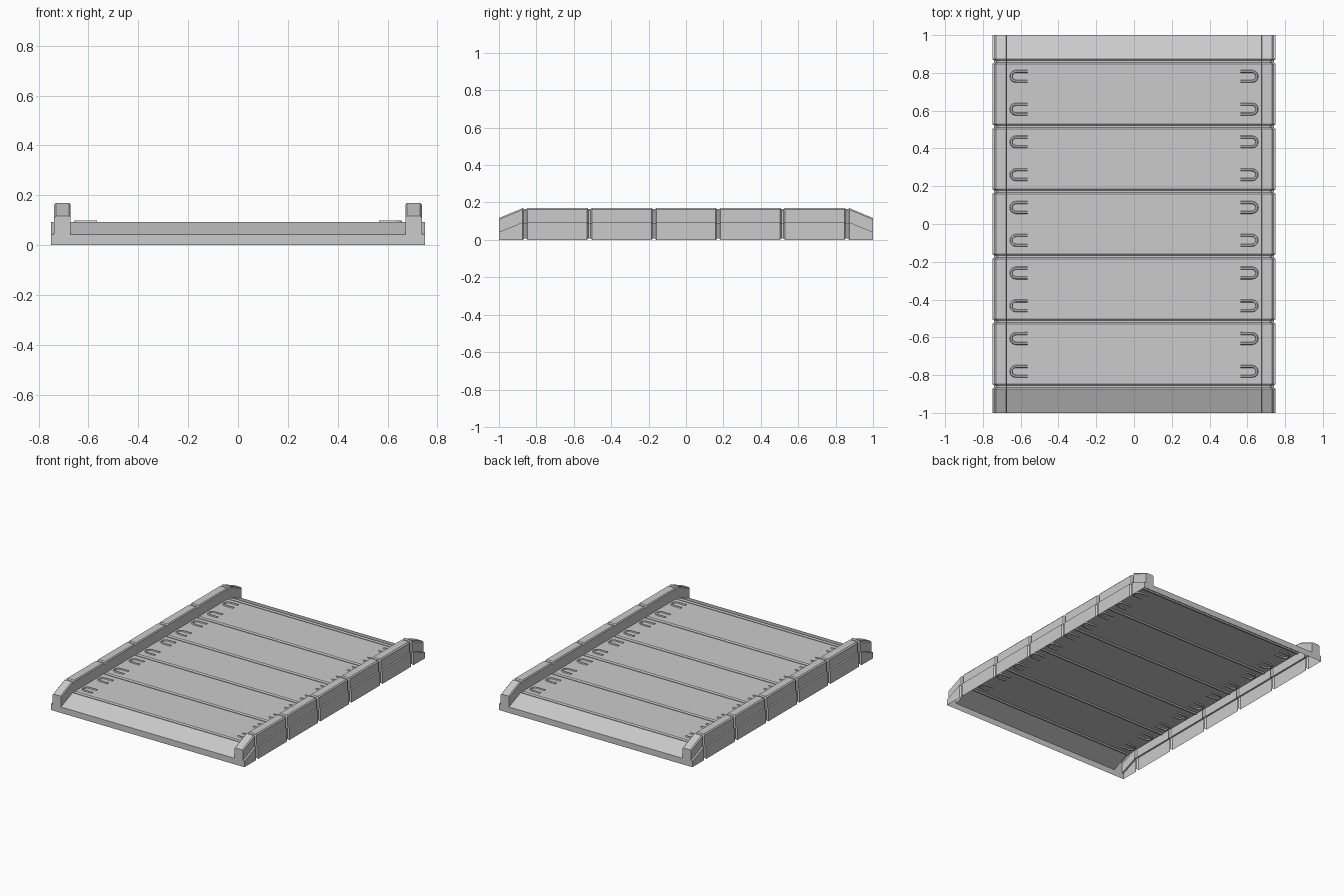
import bpy, bmesh, math

if "Cube" in bpy.data.objects:
    bpy.data.objects.remove(bpy.data.objects["Cube"])

DECK, CURB = 0.094, 0.17


def section(y, deck, curb, inset=0.0, lift=0.0):
    """Open cross-section of the shell: side wall, ledge, curb, deck, mirrored."""
    half = [(0.75 - inset, lift), (0.75 - inset, deck), (0.738 - inset, deck),
            (0.738 - inset, curb - 0.008), (0.731 - inset, curb),
            (0.678, curb), (0.672, curb - 0.006), (0.672, deck)]
    full = half + [(-x, z) for x, z in reversed(half)]
    return [(x, y, z) for x, z in full]


# Stations along the length: sloped ends plus a shallow groove at every seam
stations = [section(-1, 0.042, 0.117)]
for i in range(6):
    s = -0.86 + i * 0.344
    stations += [section(s - 0.013, DECK, CURB),
                 section(s - 0.005, DECK - 0.007, CURB - 0.006, 0.01, 0.008),
                 section(s + 0.005, DECK - 0.007, CURB - 0.006, 0.01, 0.008),
                 section(s + 0.013, DECK, CURB)]
stations.append(section(1, 0.042, 0.117))

# Ramp shell: lofted skin with end caps, hollow underneath
bm = bmesh.new()
rings = [[bm.verts.new(p) for p in ring] for ring in stations]
for a, b in zip(rings, rings[1:]):
    for j in range(len(a) - 1):
        bm.faces.new((a[j], a[j + 1], b[j + 1], b[j]))
bm.faces.new(rings[0])
bm.faces.new(rings[-1])
bmesh.ops.recalc_face_normals(bm, faces=bm.faces)
top = max(bm.faces, key=lambda f: f.calc_area())
if top.normal.z < 0:
    bmesh.ops.reverse_faces(bm, faces=bm.faces)
mesh = bpy.data.meshes.new("bridge_deck")
bm.to_mesh(mesh)
bm.free()
bpy.context.collection.objects.link(bpy.data.objects.new("bridge_deck", mesh))

# Tie-down loops: U-shaped rods half sunk in the deck beside each curb
curve = bpy.data.curves.new("tie_down_loops", 'CURVE')
curve.dimensions = '3D'
curve.bevel_depth = 0.008
curve.bevel_resolution = 1
curve.use_fill_caps = True
for side in (-1, 1):
    for i in range(10):
        cy = -0.78 + i * 0.1735
        arc = [math.radians(-90 + k * 30) for k in range(7)]
        path = [(0.565, -0.026)]
        path += [(0.625 + 0.026 * math.cos(a), 0.026 * math.sin(a)) for a in arc]
        path += [(0.565, 0.026)]
        spline = curve.splines.new('POLY')
        spline.points.add(len(path) - 1)
        for pt, (x, y) in zip(spline.points, path):
            pt.co = (side * x, cy + y, DECK - 0.001, 1)
loops = bpy.data.objects.new("tie_down_loops", curve)
bpy.context.collection.objects.link(loops)
bpy.context.view_layer.objects.active = loops
loops.select_set(True)
bpy.ops.object.convert(target='MESH')
bpy.ops.object.shade_smooth_by_angle(angle=math.radians(50))
